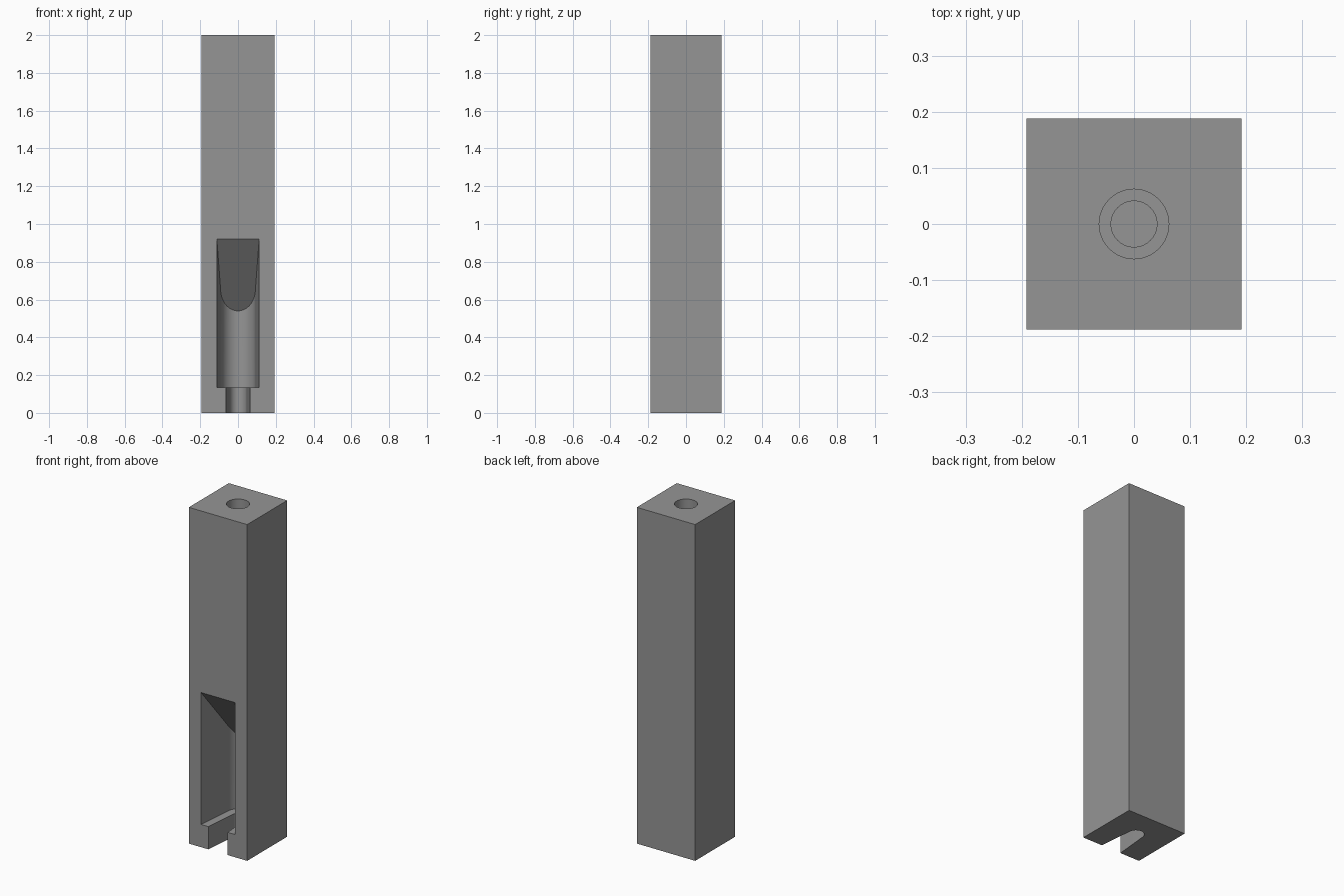
import bpy, bmesh, math

if "Cube" in bpy.data.objects:
    bpy.data.objects.remove(bpy.data.objects["Cube"])

W, D, H = 0.192, 0.188, 2.0

grey = bpy.data.materials.new("plain_grey")
grey.diffuse_color = (0.3, 0.3, 0.3, 1)
grey.use_nodes = True
grey.node_tree.nodes["Principled BSDF"].inputs["Base Color"].default_value = grey.diffuse_color


def prism(name, outline, z_low, z_high):
    """Closed prism over an outline; z_high gives the top height for each y."""
    bm = bmesh.new()
    low = [bm.verts.new((x, y, z_low)) for x, y in outline]
    top = [bm.verts.new((x, y, z_high(y))) for x, y in outline]
    bm.faces.new(low[::-1])
    bm.faces.new(top)
    n = len(outline)
    for i in range(n):
        j = (i + 1) % n
        bm.faces.new((low[i], low[j], top[j], top[i]))
    bmesh.ops.recalc_face_normals(bm, faces=bm.faces)
    mesh = bpy.data.meshes.new(name)
    bm.to_mesh(mesh)
    bm.free()
    mesh.materials.append(grey)
    obj = bpy.data.objects.new(name, mesh)
    bpy.context.collection.objects.link(obj)
    return obj


def arc(radius, centre_y, sweep, steps):
    return [(radius * math.cos(sweep * i / steps),
             centre_y + radius * math.sin(sweep * i / steps))
            for i in range(steps + 1)]


def u_outline(front_half, back_radius, centre_y):
    """U shape, open to the front, narrowing to a round back."""
    y0 = -D - 0.05
    y1 = -D
    return ([(-front_half, y1), (-front_half, y0), (front_half, y0), (front_half, y1)]
            + arc(back_radius, centre_y, math.pi, 32))


def circle(radius):
    return arc(radius, 0, 2 * math.pi, 64)[:-1]


# Square post
post = prism("post", [(-W, -D), (W, -D), (W, D), (-W, D)], 0, lambda y: H)

# Pocket with sloping roof, slot through its floor, stepped hole in the top
cutters = [
    prism("pocket_cutter", u_outline(0.112, 0.092, 0.028), 0.135,
          lambda y: 0.92 - (y + D) * 0.38 / (0.12 + D)),
    prism("slot_cutter", u_outline(0.064, 0.045, 0.015), -0.1, lambda y: 0.2),
    prism("top_hole_cutter", circle(0.062), 1.8, lambda y: 2.1),
    prism("pilot_hole_cutter", circle(0.041), 1.5, lambda y: 1.9),
]
for cutter in cutters:
    mod = post.modifiers.new(cutter.name, "BOOLEAN")
    mod.operation = "DIFFERENCE"
    mod.solver = "EXACT"
    mod.object = cutter

# Apply the cuts and remove the cutters
bpy.context.view_layer.objects.active = post
post.select_set(True)
for mod in list(post.modifiers):
    bpy.ops.object.modifier_apply(modifier=mod.name)
for cutter in cutters:
    bpy.data.objects.remove(cutter, do_unlink=True)
bpy.ops.object.select_all(action="DESELECT")
post.select_set(True)
bpy.ops.object.shade_smooth_by_angle(angle=math.radians(20))
